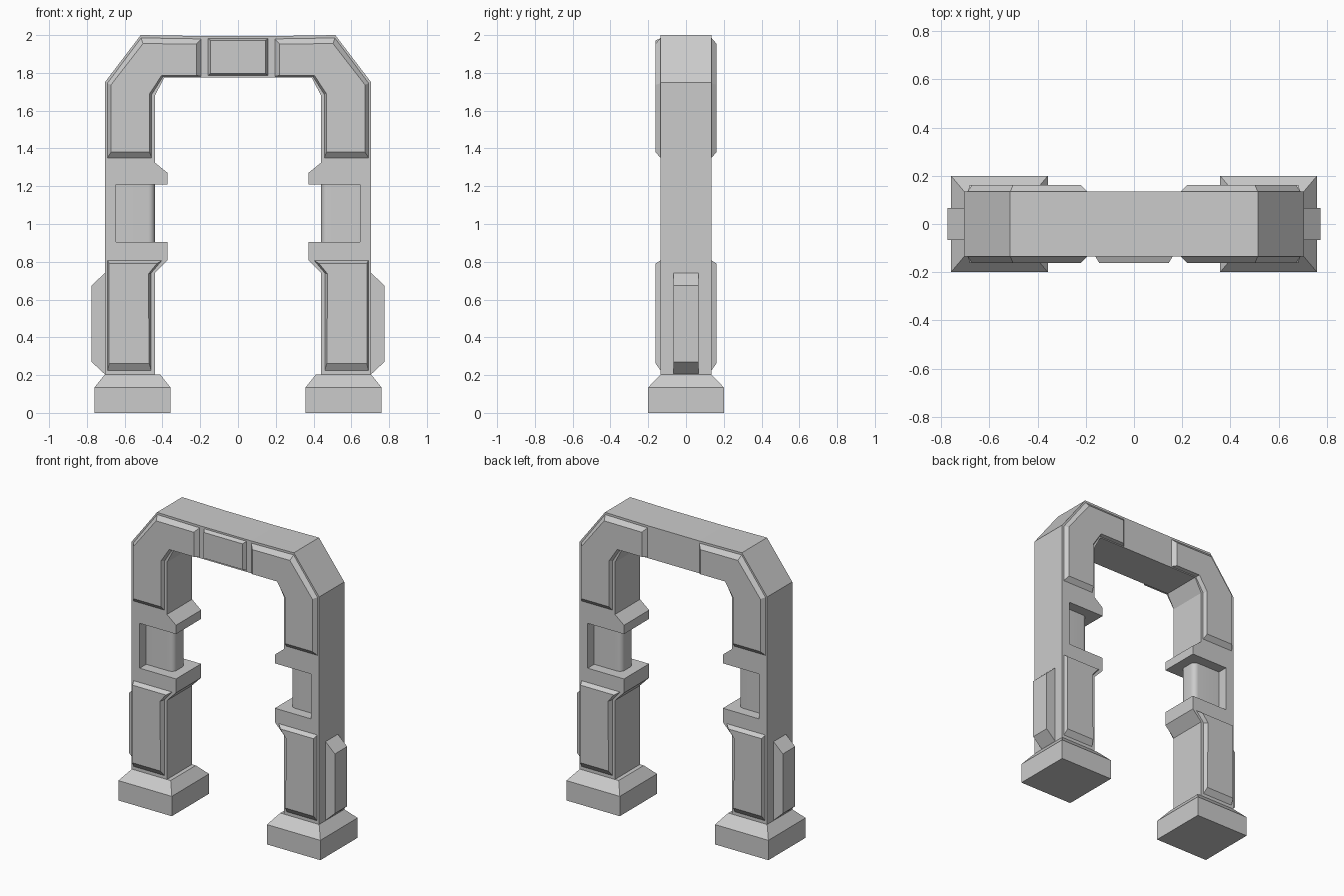
import bpy, bmesh, math

if "Cube" in bpy.data.objects:
    bpy.data.objects.remove(bpy.data.objects["Cube"])


def loft(name, rings, mirror=(False, False), smooth=False):
    """Skin a stack of equal-length point rings, cap the ends, mirror in x / y."""
    bm = bmesh.new()
    loops = [[bm.verts.new(p) for p in ring] for ring in rings]
    n = len(loops[0])
    for a, b in zip(loops, loops[1:]):
        for i in range(n):
            j = (i + 1) % n
            bm.faces.new((a[i], a[j], b[j], b[i]))
    bm.faces.new(loops[0][::-1])
    bm.faces.new(loops[-1])
    bmesh.ops.recalc_face_normals(bm, faces=bm.faces)
    mesh = bpy.data.meshes.new(name)
    bm.to_mesh(mesh)
    bm.free()
    obj = bpy.data.objects.new(name, mesh)
    bpy.context.collection.objects.link(obj)
    if any(mirror):
        mod = obj.modifiers.new("Mirror", 'MIRROR')
        mod.use_axis = (mirror[0], mirror[1], False)
        mod.use_mirror_merge = False
    if smooth:
        bpy.context.view_layer.objects.active = obj
        obj.select_set(True)
        bpy.ops.object.shade_smooth_by_angle(angle=math.radians(35))
        obj.select_set(False)
    return obj


def xz(points, y):
    return [(x, y, z) for x, z in points]


def rect(x0, x1, hy, z):
    return [(x0, -hy, z), (x1, -hy, z), (x1, hy, z), (x0, hy, z)]


BODY = 0.135    # half depth of the frame
PANEL = 0.161   # half depth over the armour panels

# Door frame: right half of the front profile, from top centre to inner lintel
half = [(0.19, 1.995), (0.515, 2.0), (0.705, 1.75), (0.705, 0.2), (0.44, 0.2),
        (0.44, 0.74), (0.372, 0.81), (0.372, 0.905), (0.645, 0.905),
        (0.645, 1.21), (0.372, 1.21), (0.372, 1.27), (0.44, 1.325),
        (0.44, 1.68), (0.39, 1.775)]
profile = half + [(-x, z) for x, z in reversed(half)]
loft("door_frame", [xz(profile, -BODY), xz(profile, BODY)])

# Recessed post core with rounded inner corners
r, hy = 0.035, 0.065
arc = [(0.44 + r - r * math.sin(t), hy - r + r * math.cos(t))
       for t in (math.pi / 2 * i / 6 for i in range(7))]
core = [(0.65, hy)] + arc + [(x, -y) for x, y in reversed(arc)] + [(0.65, -hy)]
loft("post_core", [[(x, y, z) for x, y in core] for z in (0.9, 1.215)],
     (True, False), smooth=True)

# Feet: block with tapered top
loft("foot", [rect(0.358, 0.76, 0.2, 0), rect(0.358, 0.76, 0.2, 0.135),
              rect(0.412, 0.705, BODY, 0.203)], (True, False))

# Outer side fins
fin = [(0.70, 0.2), (0.775, 0.27), (0.775, 0.675), (0.70, 0.745)]
loft("side_fin", [xz(fin, -0.066), xz(fin, 0.066)], (True, False))

# Lower leg panels, front and back
loft("lower_panel", [
    xz([(0.69, 0.225), (0.46, 0.225), (0.46, 0.74), (0.402, 0.808), (0.69, 0.808)], -BODY),
    xz([(0.682, 0.262), (0.47, 0.262), (0.475, 0.735), (0.43, 0.79), (0.682, 0.79)], -PANEL)],
    (True, True))

# Upper corner panels, front and back
loft("corner_panel", [
    xz([(0.692, 1.35), (0.692, 1.745), (0.513, 1.985), (0.195, 1.98),
        (0.195, 1.782), (0.396, 1.782), (0.457, 1.685), (0.457, 1.35)], -BODY),
    xz([(0.672, 1.38), (0.672, 1.737), (0.503, 1.955), (0.22, 1.953),
        (0.22, 1.786), (0.405, 1.786), (0.468, 1.69), (0.468, 1.38)], -PANEL)],
    (True, True))

# Centre plaque, front only
loft("centre_plaque", [
    xz([(-0.16, 1.785), (0.16, 1.785), (0.16, 1.983), (-0.16, 1.983)], -BODY),
    xz([(-0.145, 1.797), (0.145, 1.797), (0.145, 1.972), (-0.145, 1.972)], -PANEL)])
